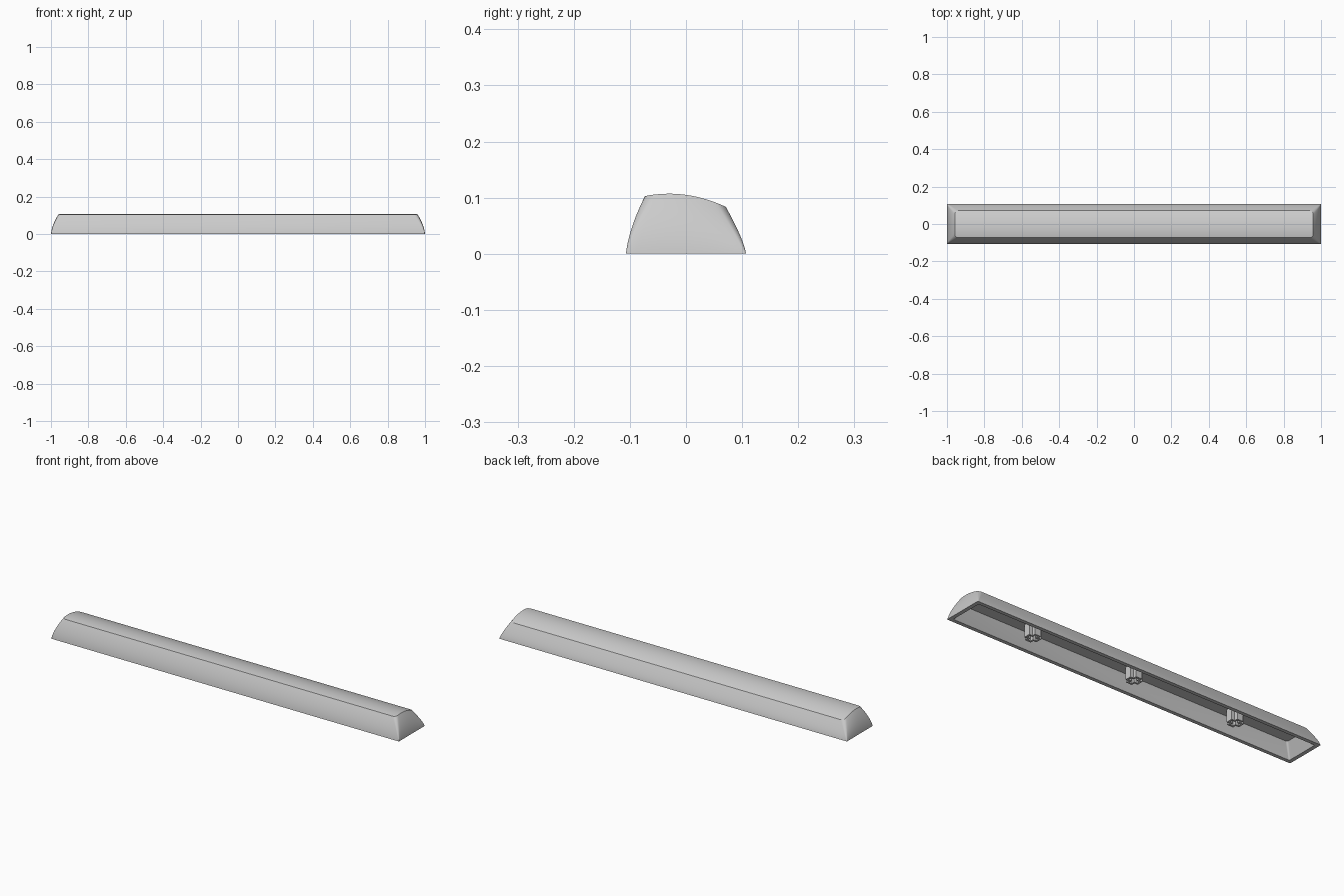
import bpy, bmesh, math

cube = bpy.data.objects.get("Cube")
if cube:
    bpy.data.objects.remove(cube, do_unlink=True)

grey = bpy.data.materials.new("light grey plastic")
grey.use_nodes = True
grey.diffuse_color = (0.6, 0.6, 0.6, 1)
grey.node_tree.nodes["Principled BSDF"].inputs["Base Color"].default_value = (0.6, 0.6, 0.6, 1)

SIDE_STEPS, CORNER_STEPS, EDGE_STEPS = 12, 6, 14


def finish(bm, name):
    """Turn a bmesh into a shaded object."""
    bmesh.ops.recalc_face_normals(bm, faces=bm.faces)
    mesh = bpy.data.meshes.new(name)
    bm.to_mesh(mesh)
    bm.free()
    mesh.materials.append(grey)
    obj = bpy.data.objects.new(name, mesh)
    bpy.context.collection.objects.link(obj)
    bpy.ops.object.select_all(action='DESELECT')
    obj.select_set(True)
    bpy.context.view_layer.objects.active = obj
    bpy.ops.object.shade_smooth_by_angle(angle=math.radians(28))
    return obj


def outline(hx, front, back, radius):
    """Rounded rectangle: right half front to back, then left half back to front."""
    half = []
    for i in range(CORNER_STEPS + 1):
        a = math.pi / 2 * i / CORNER_STEPS
        half.append((hx - radius + radius * math.sin(a), front + radius - radius * math.cos(a)))
    for i in range(1, EDGE_STEPS):
        half.append((hx, front + radius + (back - front - 2 * radius) * i / EDGE_STEPS))
    for i in range(CORNER_STEPS + 1):
        a = math.pi / 2 * i / CORNER_STEPS
        half.append((hx - radius + radius * math.cos(a), back - radius + radius * math.sin(a)))
    return half + [(-x, y) for x, y in reversed(half)]


def crown(y):
    """Height of the arched top."""
    return 0.107 - 2.3 * (y + 0.03) ** 2


def bridge(bm, a, b):
    n = len(a)
    for i in range(n):
        bm.faces.new((a[i], a[(i + 1) % n], b[(i + 1) % n], b[i]))


def cap(bm, ring):
    """Close a ring with strips running from side to side."""
    n = len(ring)
    for i in range(n // 2 - 1):
        bm.faces.new((ring[i], ring[i + 1], ring[n - 2 - i], ring[n - 1 - i]))


# Hollow key shell: bowed outer walls, arched top, rim and flat inner ceiling
bm = bmesh.new()
rings = []
for s in range(SIDE_STEPS + 1):
    t = s / SIDE_STEPS
    f = 0.3 * t + 0.7 * t * t
    pts = outline(1 - 0.042 * f, -0.107 + 0.034 * f, 0.107 - 0.036 * f, 0.003 + 0.015 * t)
    rings.append([bm.verts.new((x, y, t * crown(y))) for x, y in pts])
for low, high in zip(rings, rings[1:]):
    bridge(bm, low, high)
cap(bm, rings[-1])
rim = [bm.verts.new((x, y, 0)) for x, y in outline(0.98, -0.088, 0.088, 0.006)]
ceiling = [bm.verts.new((x, y, 0.072)) for x, y in outline(0.945, -0.062, 0.056, 0.01)]
bridge(bm, rings[0], rim)
bridge(bm, rim, ceiling)
cap(bm, ceiling)
finish(bm, "key_shell")


def cross(reach, arm):
    """Plus-shaped outline."""
    pts = []
    for k in range(4):
        c, s = round(math.cos(k * math.pi / 2)), round(math.sin(k * math.pi / 2))
        for x, y in ((reach, -arm), (reach, arm), (arm, arm)):
            pts.append((x * c - y * s, x * s + y * c))
    return pts


# Plus-shaped mounting stems with a matching socket
for name, cx in (("right_stem", -0.59), ("middle_stem", 0), ("left_stem", 0.59)):
    bm = bmesh.new()
    loops = []
    for reach, arm, z in ((0.035, 0.017, 0.073), (0.035, 0.017, 0.008),
                          (0.025, 0.008, 0.008), (0.025, 0.008, 0.06)):
        loops.append([bm.verts.new((cx + x, y, z)) for x, y in cross(reach, arm)])
    for a, b in zip(loops, loops[1:]):
        bridge(bm, a, b)
    bm.faces.new(loops[-1])
    finish(bm, name)
